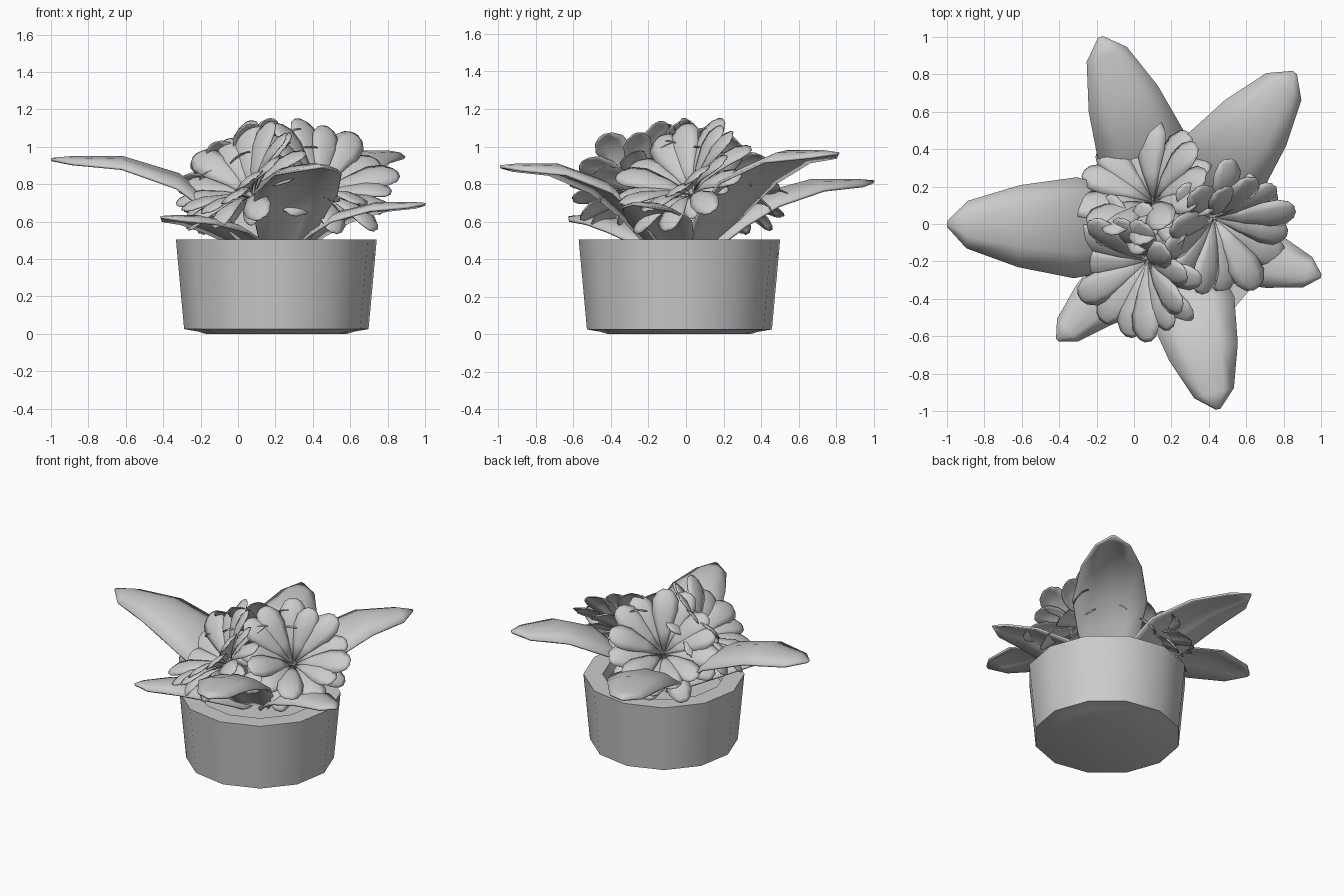
import bpy, bmesh, math, random
from mathutils import Matrix, Vector

random.seed(4)
cube = bpy.data.objects.get("Cube")
if cube:
    bpy.data.objects.remove(cube)

grey = bpy.data.materials.new("plain_grey")
grey.use_nodes = True
colour = (0.6, 0.6, 0.6, 1)
grey.diffuse_color = colour
grey.node_tree.nodes["Principled BSDF"].inputs["Base Color"].default_value = colour

POT = Vector((0.205, -0.035, 0))


def finish(bm, name, angle):
    mesh = bpy.data.meshes.new(name)
    bm.to_mesh(mesh)
    bm.free()
    mesh.materials.append(grey)
    obj = bpy.data.objects.new(name, mesh)
    bpy.context.collection.objects.link(obj)
    bpy.ops.object.select_all(action='DESELECT')
    obj.select_set(True)
    bpy.context.view_layer.objects.active = obj
    bpy.ops.object.shade_smooth_by_angle(angle=math.radians(angle))
    return obj


def thicken(obj, thickness):
    solid = obj.modifiers.new("thickness", 'SOLIDIFY')
    solid.thickness = thickness


def rot(degrees, axis):
    return Matrix.Rotation(math.radians(degrees), 4, axis)


def blade(bm, rows, matrix, bow):
    """Curved sheet along +x; rows hold (distance, height, half width)."""
    strips = []
    for x, z, w in rows:
        strips.append([bm.verts.new(matrix @ Vector((x, w * s, z - bow * w * s * s)))
                       for s in (-1, -0.5, 0, 0.5, 1)])
    for a, b in zip(strips, strips[1:]):
        for i in range(4):
            bm.faces.new((a[i], b[i], b[i + 1], a[i + 1]))


# Pot: a lathed twelve-sided profile with a stepped foot, closed below and at the soil
bm = bmesh.new()
profile = [(0.38, 0), (0.42, 0.012), (0.495, 0.025), (0.539, 0.505), (0.41, 0.505), (0.39, 0.43)]
rings = []
for r, z in profile:
    ring = []
    for k in range(12):
        a = math.radians(5 + 30 * k)
        ring.append(bm.verts.new(POT + Vector((r * math.cos(a), r * math.sin(a), z))))
    rings.append(ring)
for a, b in zip(rings, rings[1:]):
    for k in range(12):
        n = (k + 1) % 12
        bm.faces.new((a[k], a[n], b[n], b[k]))
bm.faces.new(rings[0][::-1])
bm.faces.new(rings[-1])
finish(bm, "pot", 35)

# Leaves: one shape, stretched and turned; (tip x, tip y, tip height, width)
leaf_shape = [(0.04, 0, 0.07), (0.15, 0.2, 0.15), (0.27, 0.53, 0.22), (0.43, 0.84, 0.265),
              (0.68, 1.02, 0.215), (0.91, 1.02, 0.125), (1, 1, 0.015)]
leaves = {
    "right_leaf": (-1.0, 0.0, 0.94, 1.02),
    "back_leaf": (-0.18, 1.0, 0.82, 0.92),
    "back_left_leaf": (0.86, 0.81, 0.97, 0.95),
    "left_leaf": (1.0, -0.28, 0.70, 0.68),
    "front_leaf": (0.45, -0.99, 0.90, 0.88),
    "front_right_leaf": (-0.41, -0.62, 0.63, 0.66),
}
for name, (x, y, top, width) in leaves.items():
    reach = Vector((x, y, 0)) - POT
    rows = [(d * reach.length, 0.43 + h * (top - 0.43), w * width) for d, h, w in leaf_shape]
    bm = bmesh.new()
    turn = Matrix.Rotation(math.atan2(reach.y, reach.x), 4, 'Z')
    blade(bm, rows, Matrix.Translation(POT) @ turn, 0.28)
    thicken(finish(bm, name, 60), 0.014)

# Flowers: open bowls of petals facing outwards; (centre, heading, tilt)
petal_shape = [(0.02, 0, 0.012), (0.15, 0.025, 0.048), (0.28, 0.03, 0.085),
               (0.36, 0.015, 0.085), (0.41, -0.01, 0.055), (0.43, -0.025, 0.02)]
# each ring: petal count, angle from flower axis, size, droop
petal_rings = [(13, 58, 1.0, 0), (9, 74, 0.92, 0.04), (5, 88, 0.5, 0.04)]
flowers = {
    "back_flower": ((0.1, 0.12, 0.74), 125, 50),
    "front_flower": ((0.07, -0.2, 0.74), 217, 50),
    "left_flower": ((0.43, 0.03, 0.75), -48, 50),
}
for name, (centre, heading, tilt) in flowers.items():
    bm = bmesh.new()
    place = Matrix.Translation(centre) @ rot(heading, 'Z') @ rot(90 - tilt, 'Y')
    for count, splay, size, droop in petal_rings:
        for k in range(count):
            scale = size * random.uniform(0.92, 1.04)
            rows = [(x * scale, z * scale - droop * (x / 0.43) ** 3, w * scale)
                    for x, z, w in petal_shape]
            turn = rot(360 * (k + 0.5) / count + random.uniform(-4, 4), 'Z')
            lift = rot(splay - 90 + random.uniform(-5, 5), 'Y')
            blade(bm, rows, place @ turn @ lift, 0.25)
    thicken(finish(bm, name, 60), 0.006)

    # Stem from the soil to the flower
    bm = bmesh.new()
    foot = POT + Vector((0, 0, 0.42))
    line = Vector(centre) - foot
    aim = line.to_track_quat('Z', 'Y').to_matrix().to_4x4()
    bmesh.ops.create_cone(bm, segments=6, radius1=0.02, radius2=0.015, depth=line.length,
                          matrix=Matrix.Translation(foot + line / 2) @ aim)
    finish(bm, name.replace("flower", "stem"), 60)
